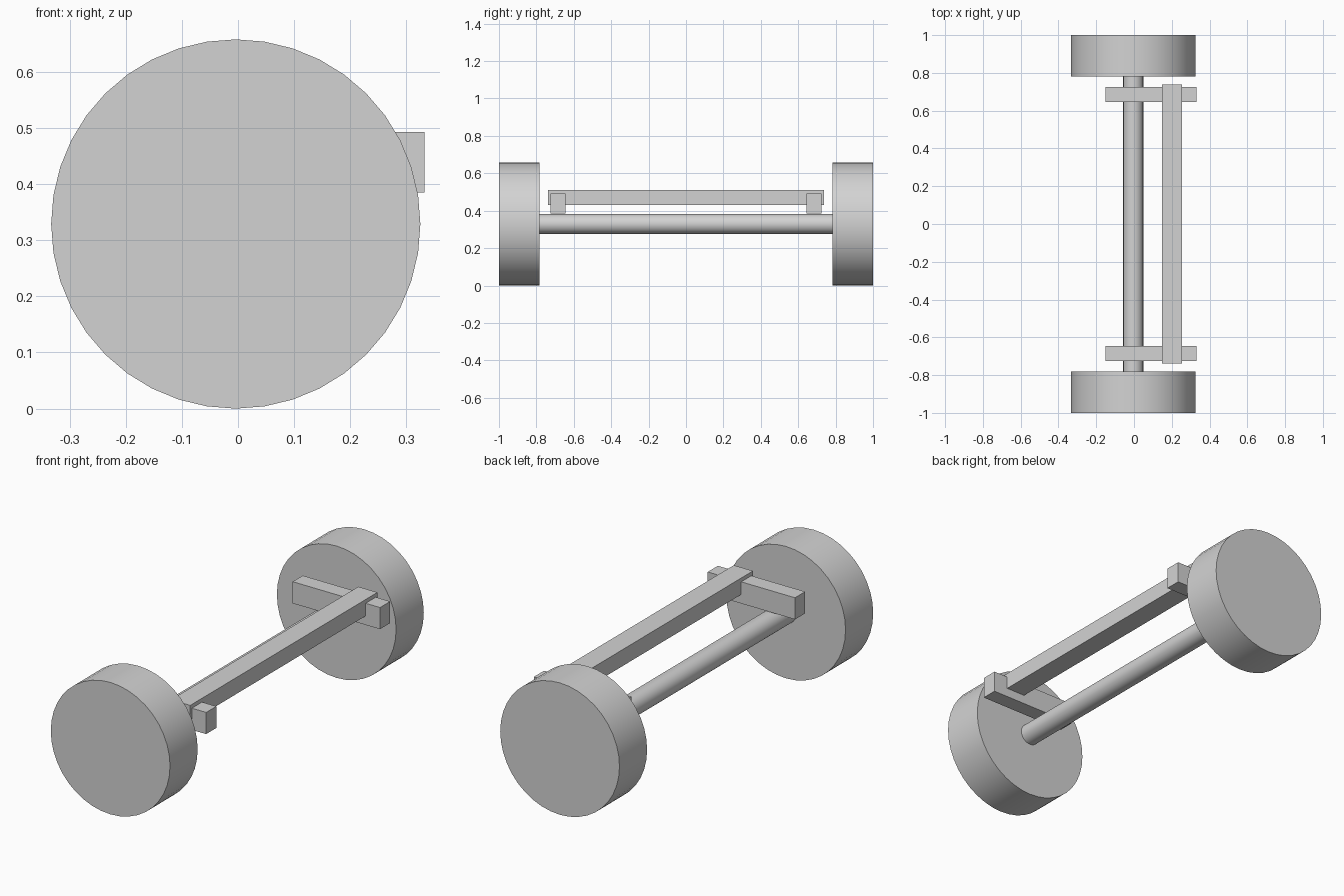
import bpy
import math

if "Cube" in bpy.data.objects:
    bpy.data.objects.remove(bpy.data.objects["Cube"], do_unlink=True)

# Single plain grey for every part
grey = bpy.data.materials.new("plain_grey")
grey.use_nodes = True
colour = (0.65, 0.65, 0.65, 1)
grey.diffuse_color = colour
grey.node_tree.nodes["Principled BSDF"].inputs["Base Color"].default_value = colour

CENTRE_X, CENTRE_Z = -0.004, 0.329


def cylinder(name, radius, y0, y1):
    """Round part lying along y on the axle line."""
    bpy.ops.mesh.primitive_cylinder_add(
        vertices=40, radius=radius, depth=y1 - y0,
        location=(CENTRE_X, (y0 + y1) / 2, CENTRE_Z),
        rotation=(math.pi / 2, 0, 0))
    ob = bpy.context.object
    ob.name = name
    ob.data.materials.append(grey)
    bpy.ops.object.shade_smooth_by_angle(angle=math.radians(30))


def box(name, low, high):
    """Rectangular bar between two corners."""
    bpy.ops.mesh.primitive_cube_add(
        size=1, location=[(a + b) / 2 for a, b in zip(low, high)])
    ob = bpy.context.object
    ob.name = name
    ob.scale = [b - a for a, b in zip(low, high)]
    bpy.ops.object.transform_apply(location=False, rotation=False, scale=True)
    ob.data.materials.append(grey)


# Axle runs just into both wheels
cylinder("axle", 0.053, -0.8, 0.8)

# Wheel and cross bar at each end
for end, side in (("front", -1), ("back", 1)):
    y0, y1 = sorted((side * 0.782, side * 1.0))
    cylinder(end + "_wheel", 0.329, y0, y1)
    y0, y1 = sorted((side * 0.645, side * 0.725))
    box(end + "_cross_bar", (-0.15, y0, 0.385), (0.332, y1, 0.493))

# Long beam let into the cross bars
box("long_beam", (0.147, -0.738, 0.43), (0.253, 0.738, 0.512))
